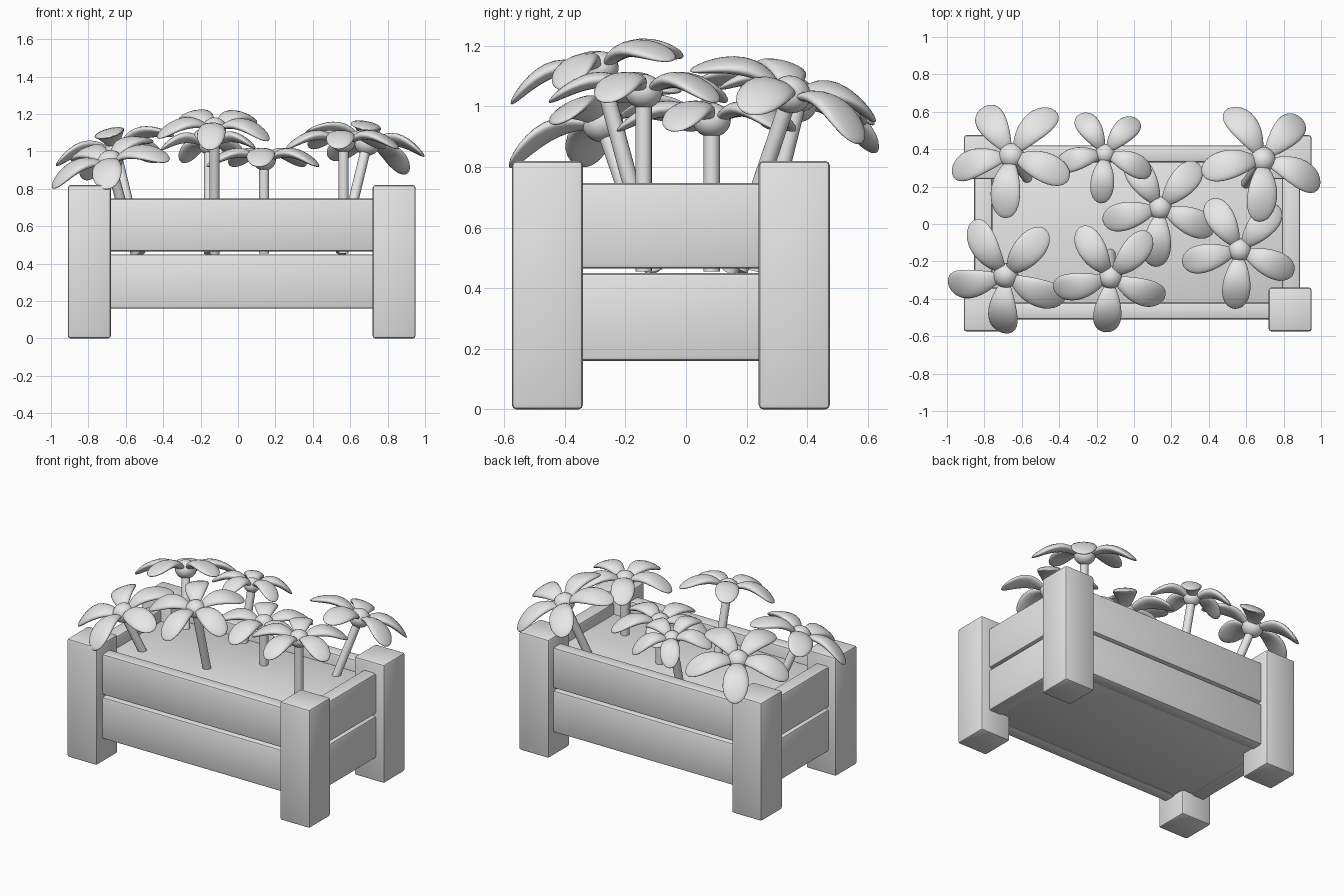
import bpy, bmesh, math
from mathutils import Vector, Matrix

cube = bpy.data.objects.get("Cube")
if cube:
    bpy.data.objects.remove(cube, do_unlink=True)

grey = bpy.data.materials.new("plain_grey")
grey.use_nodes = True
GREY = (0.8, 0.8, 0.8, 1)
grey.diffuse_color = GREY
grey.node_tree.nodes["Principled BSDF"].inputs["Base Color"].default_value = GREY


def make(name, bm, smooth_angle=None):
    """Turn a bmesh into a grey object."""
    mesh = bpy.data.meshes.new(name)
    bm.to_mesh(mesh)
    bm.free()
    mesh.materials.append(grey)
    obj = bpy.data.objects.new(name, mesh)
    bpy.context.collection.objects.link(obj)
    if smooth_angle:
        bpy.ops.object.select_all(action="DESELECT")
        obj.select_set(True)
        bpy.context.view_layer.objects.active = obj
        bpy.ops.object.shade_smooth_by_angle(angle=math.radians(smooth_angle))
    return obj


def block(name, low, high, bevel):
    """Box between two corners with rounded edges."""
    low, high = Vector(low), Vector(high)
    bm = bmesh.new()
    bmesh.ops.create_cube(bm, size=1)
    bmesh.ops.scale(bm, vec=high - low, verts=bm.verts)
    bmesh.ops.translate(bm, vec=(low + high) / 2, verts=bm.verts)
    bmesh.ops.bevel(bm, geom=bm.edges[:], offset=bevel, segments=2, profile=0.5, affect="EDGES")
    return make(name, bm, 35)


# Corner posts
for side, x in (("right", -0.91), ("left", 0.72)):
    for end, y in (("front", -0.575), ("back", 0.24)):
        block(f"{end}_{side}_post", (x, y, 0), (x + 0.23, y + 0.235, 0.82), 0.015)

# Two rows of planks on all four sides
for row, z0, z1 in (("lower", 0.16, 0.45), ("upper", 0.465, 0.747)):
    for end, y in (("front", -0.51), ("back", 0.33)):
        block(f"{row}_{end}_plank", (-0.8, y, z0), (0.84, y + 0.09, z1), 0.014)
    for side, x in (("right", -0.855), ("left", 0.79)):
        block(f"{row}_{side}_plank", (x, -0.46, z0), (x + 0.098, 0.37, z1), 0.014)

# Floor and soil
block("floor", (-0.79, -0.45, 0.168), (0.83, 0.36, 0.2), 0.006)
block("soil", (-0.77, -0.43, 0.485), (0.81, 0.34, 0.67), 0.02)


def add_petal(bm, length, angle):
    """Drooping petal, narrow at the root and rounded at the tip."""
    verts = bmesh.ops.create_uvsphere(bm, u_segments=20, v_segments=14, radius=1)["verts"]
    # Poles run along the petal
    bmesh.ops.rotate(bm, verts=verts, matrix=Matrix.Rotation(math.pi / 2, 3, "Y"))
    for v in verts:
        t = (v.co.x + 1) / 2
        arch = 0.045 * math.sin(math.pi * t ** 0.8) - 0.03 * t ** 3
        v.co = (length * (0.08 + 0.92 * t),
                v.co.y * length * (0.16 + 0.14 * t),
                v.co.z * 0.027 + arch - 0.005)
    bmesh.ops.rotate(bm, verts=verts, matrix=Matrix.Rotation(angle, 3, "Z"))


def flower(name, head, lean, length):
    """Five petals and a round centre on a straight stem along the lean."""
    head = Vector(head)
    axis = Vector((*lean, 1))
    tilt = Vector((0, 0, 1)).rotation_difference(axis).to_matrix().to_4x4()
    place = Matrix.Translation(head) @ tilt
    bm = bmesh.new()
    for k in range(5):
        add_petal(bm, length, math.radians(-95 + 72 * k))
    bm.transform(place)
    make(name + "_petals", bm, 60)

    bm = bmesh.new()
    bmesh.ops.create_uvsphere(bm, u_segments=20, v_segments=14, radius=0.063 * length / 0.315)
    bmesh.ops.scale(bm, vec=(1, 1, 0.9), verts=bm.verts)
    bm.transform(place)
    make(name + "_centre", bm, 60)

    # Stem reaches down through the soil
    depth = (head.z - 0.455) * axis.length
    bm = bmesh.new()
    bmesh.ops.create_cone(bm, cap_ends=True, segments=20, radius1=0.027, radius2=0.027, depth=depth)
    bmesh.ops.translate(bm, vec=(0, 0, -depth / 2), verts=bm.verts)
    bm.transform(place)
    make(name + "_stem", bm, 40)


# Flowers: head position, lean and petal length
flower("back_right_flower", (-0.655, 0.365, 1.01), (-0.24, 0.34), 0.34)
flower("back_middle_flower", (-0.155, 0.375, 1.03), (0, 0.25), 0.265)
flower("back_left_flower", (0.69, 0.345, 1.04), (0.24, 0.34), 0.34)
flower("centre_flower", (0.14, 0.085, 0.955), (0, 0), 0.315)
flower("left_flower", (0.565, -0.14, 1.05), (0, 0), 0.315)
flower("front_middle_flower", (-0.125, -0.285, 1.125), (0, -0.27), 0.315)
flower("front_right_flower", (-0.685, -0.275, 0.945), (-0.28, -0.34), 0.34)
